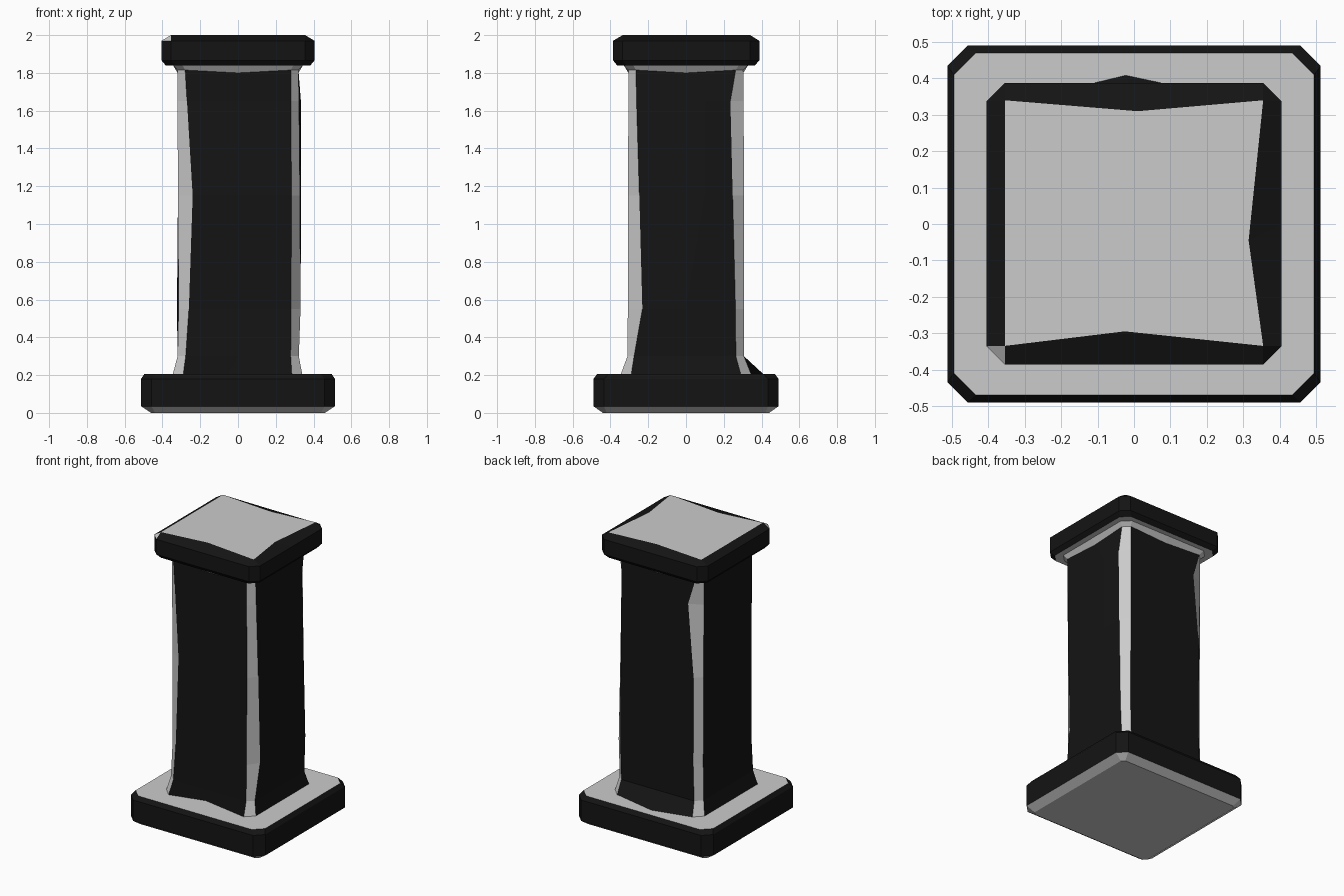
import bpy, bmesh

if "Cube" in bpy.data.objects:
    bpy.data.objects.remove(bpy.data.objects["Cube"])


def material(name, value):
    mat = bpy.data.materials.new(name)
    mat.diffuse_color = (value, value, value, 1)
    mat.use_nodes = True
    mat.node_tree.nodes["Principled BSDF"].inputs["Base Color"].default_value = mat.diffuse_color
    return mat


GREY, BLACK = material("pale_stone", 0.8), material("dark_stone", 0.007)
CORNERS = {2, 5, 8, 11}  # side indices of the corner chamfers (fr, br, bl, fl)


def ring(x0, x1, y0, y1, z, cut=0.05, mids=None, mid_dz=0.0, **special):
    """Chamfered rectangle with a movable midpoint (u, inset) on each side."""
    c = dict.fromkeys(("fl", "fr", "rf", "rb", "br", "bl", "lb", "lf"), cut)
    c.update(special)
    m = dict(f=(0, 0), r=(0, 0), b=(0, 0), l=(0, 0))
    m.update(mids or {})
    zm = z + mid_dz
    return [
        (x0 + c["fl"], y0, z), (m["f"][0], y0 + m["f"][1], zm), (x1 - c["fr"], y0, z),
        (x1, y0 + c["rf"], z), (x1 - m["r"][1], m["r"][0], zm), (x1, y1 - c["rb"], z),
        (x1 - c["br"], y1, z), (m["b"][0], y1 - m["b"][1], zm), (x0 + c["bl"], y1, z),
        (x0, y1 - c["lb"], z), (x0 + m["l"][1], m["l"][0], zm), (x0, y0 + c["lf"], z),
    ]


def loft(name, rings, is_grey):
    """Join stacked rings into a block; is_grey(level, side) picks pale faces."""
    bm = bmesh.new()
    loops = [[bm.verts.new(p) for p in r] for r in rings]
    n = len(loops[0])
    for k, (a, b) in enumerate(zip(loops, loops[1:])):
        for i in range(n):
            j = (i + 1) % n
            f = bm.faces.new((a[i], a[j], b[j], b[i]))
            f.material_index = 0 if is_grey(k, i) else 1
    bm.faces.new(loops[0][::-1])
    bm.faces.new(loops[-1])
    bmesh.ops.remove_doubles(bm, verts=bm.verts, dist=0.0005)
    bmesh.ops.triangulate(bm, faces=[f for f in bm.faces if len(f.verts) > 4])
    bmesh.ops.recalc_face_normals(bm, faces=bm.faces)
    me = bpy.data.meshes.new(name)
    bm.to_mesh(me)
    bm.free()
    me.materials.append(GREY)
    me.materials.append(BLACK)
    ob = bpy.data.objects.new(name, me)
    bpy.context.collection.objects.link(ob)
    return ob


# Base slab: dark sides, pale top, underside and bottom bevel
loft("base_slab", [
    ring(-.46, .46, -.44, .44, 0, .02),
    ring(-.513, .513, -.49, .49, .035, .055),
    ring(-.513, .513, -.49, .49, .18, .055),
    ring(-.495, .495, -.47, .47, .207, .06),
], lambda level, side: level == 0)

# Shaft: dark faces, pale worn corner chamfers and neck
loft("shaft", [
    ring(-.345, .34, -.345, .345, .205, .055,
         mids=dict(f=(-.05, .06), b=(-.02, -.065))),
    ring(-.32, .322, -.31, .307, .30, .043, lf=.035, rf=.035),
    ring(-.315, .331, -.308, .307, .55, .045, fl=.055, rf=.077, fr=.05,
         mids=dict(l=(.1, -.008))),
    ring(-.318, .328, -.307, .307, 1.15, .045, fl=.078, rf=.06, rb=.06,
         mids=dict(r=(.1, -.006))),
    ring(-.32, .323, -.305, .305, 1.65, .043, fl=.05, rb=.07, bl=.09,
         mids=dict(r=(.1, -.01))),
    ring(-.32, .32, -.305, .303, 1.815, .04, mid_dz=-.015),
    ring(-.345, .345, -.33, .33, 1.842, .05),
], lambda level, side: level == 5 or side in CORNERS)

# Cap slab: dark rim dipping inward on three sides, one pale chipped corner
loft("cap_slab", [
    ring(-.383, .383, -.365, .365, 1.84, .05),
    ring(-.405, .405, -.386, .388, 1.866, .05),
    ring(-.405, .405, -.386, .388, 1.97, .05),
    ring(-.355, .355, -.335, .34, 2.0, 0,
         mids=dict(f=(-.025, .04), r=(-.045, .04), b=(.01, .03))),
], lambda level, side: level == 2 and side == 11)
